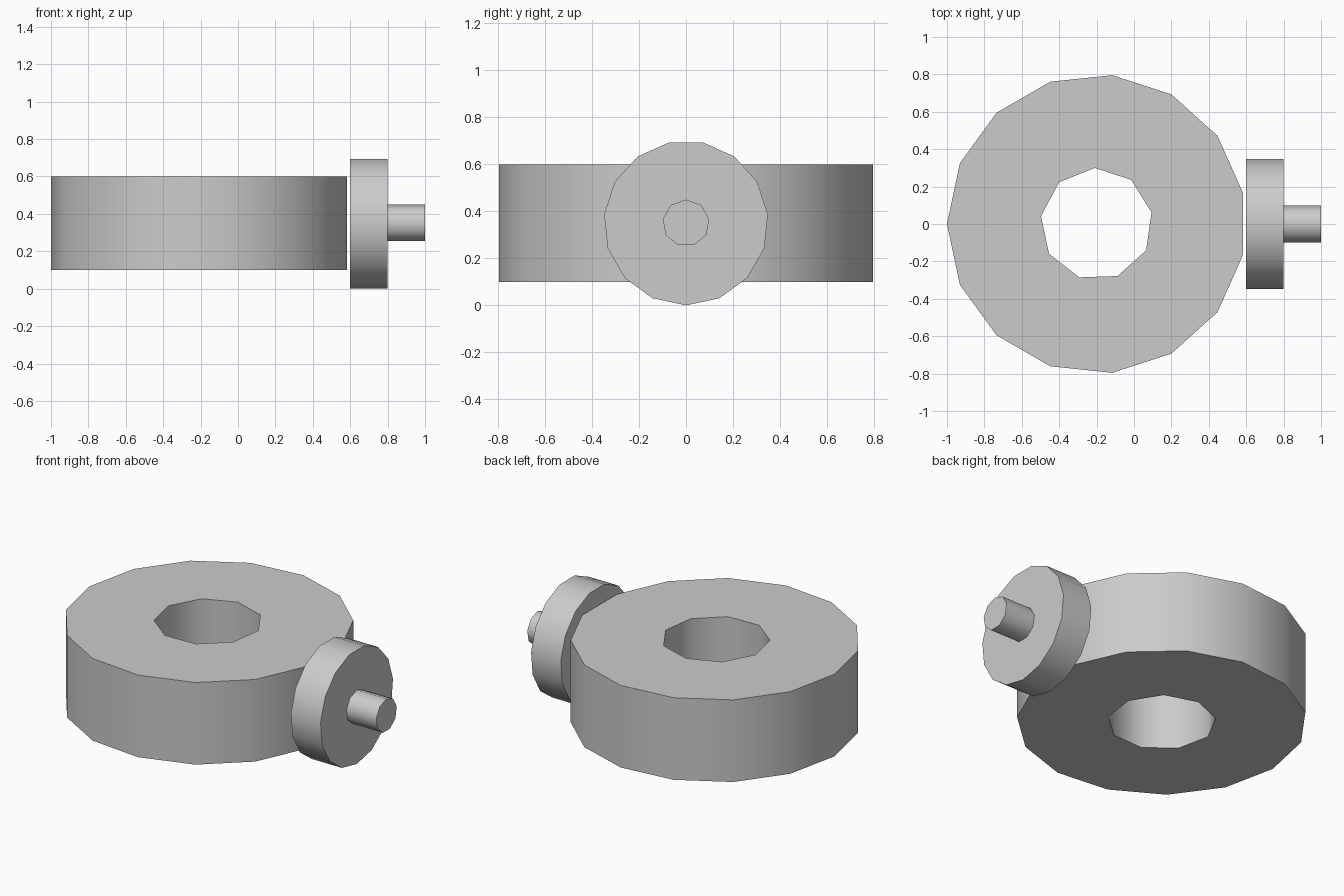
import bpy, bmesh
from math import radians, cos, sin, pi

if "Cube" in bpy.data.objects:
    bpy.data.objects.remove(bpy.data.objects["Cube"])


def prism(name, loops, depth, location, rotation=(0, 0, 0)):
    """Extruded polygon along local z; loops = (sides, radius, start angle), the second one is a hole."""
    bm = bmesh.new()
    cap_edges = ([], [])
    for sides, radius, start in loops:
        rings = []
        for z in (-depth / 2, depth / 2):
            angles = [radians(start) + 2 * pi * i / sides for i in range(sides)]
            rings.append([bm.verts.new((radius * cos(a), radius * sin(a), z)) for a in angles])
        low, high = rings
        for i in range(sides):
            j = (i + 1) % sides
            side = bm.faces.new((low[i], low[j], high[j], high[i]))
            side.smooth = True
            cap_edges[0].append(bm.edges.get((low[i], low[j])))
            cap_edges[1].append(bm.edges.get((high[i], high[j])))
        if len(loops) == 1:
            bm.faces.new(low[::-1])
            bm.faces.new(high)
    if len(loops) > 1:
        for edges in cap_edges:
            bmesh.ops.triangle_fill(bm, edges=edges, use_beauty=True)
    bmesh.ops.recalc_face_normals(bm, faces=bm.faces[:])
    mesh = bpy.data.meshes.new(name)
    bm.to_mesh(mesh)
    bm.free()
    obj = bpy.data.objects.new(name, mesh)
    obj.location = location
    obj.rotation_euler = [radians(a) for a in rotation]
    bpy.context.collection.objects.link(obj)

    # smooth sides, sharp cap rims
    bpy.ops.object.select_all(action='DESELECT')
    obj.select_set(True)
    bpy.context.view_layer.objects.active = obj
    bpy.ops.object.shade_smooth_by_angle(angle=radians(45))
    return obj


ALONG_X = (90, 0, 90)  # local x, y, z -> world y, z, x

# Flat ring with a nine-sided bore
prism("ring_body", [(15, 0.8, 180), (9, 0.3, 12)], 0.5, (-0.2, 0, 0.35))

# Upright disc beside the ring, and the pin on its outer face
prism("side_disc", [(15, 0.35, -90)], 0.2, (0.7, 0, 0.35), ALONG_X)
prism("disc_pin", [(9, 0.1, 90)], 0.2, (0.9, 0, 0.35), ALONG_X)
